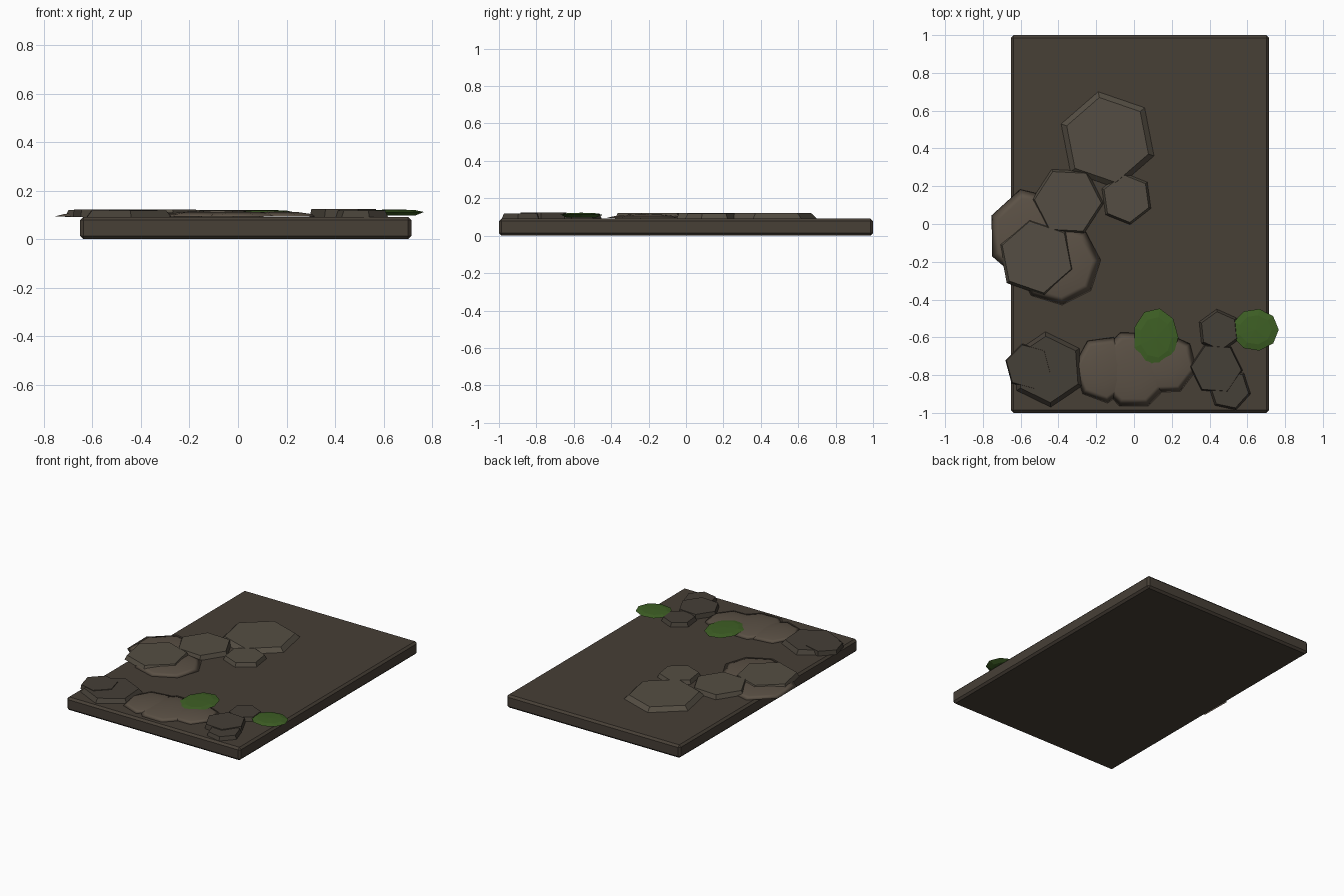
import bpy, bmesh, math

if "Cube" in bpy.data.objects:
    bpy.data.objects.remove(bpy.data.objects["Cube"])

SLAB_TOP = 0.092


def material(name, rgb):
    m = bpy.data.materials.new(name)
    m.diffuse_color = (*rgb, 1)
    m.use_nodes = True
    m.node_tree.nodes["Principled BSDF"].inputs["Base Color"].default_value = m.diffuse_color
    return m


SLAB = material("dark_earth", (0.063, 0.050, 0.037))
STONE = material("light_stone", (0.090, 0.076, 0.056))
DARK = material("dark_stone", (0.060, 0.050, 0.038))
DIRT = material("dirt", (0.105, 0.082, 0.060))
GRASS = material("moss", (0.048, 0.115, 0.018))


def finish(name, bm, mat, smooth=False):
    bmesh.ops.recalc_face_normals(bm, faces=bm.faces)
    for f in bm.faces:
        f.smooth = smooth
    mesh = bpy.data.meshes.new(name)
    bm.to_mesh(mesh)
    bm.free()
    mesh.materials.append(mat)
    ob = bpy.data.objects.new(name, mesh)
    bpy.context.collection.objects.link(ob)
    return ob


def layered(name, centre, radii, sides, start, layers, mat, peak=None, smooth=False):
    """Stack of polygon rings (scale, z), closed flat below and flat or peaked above."""
    bm = bmesh.new()
    rings = []
    for scale, z in layers:
        ring = []
        for i in range(sides):
            a = math.radians(start) + math.tau * i / sides
            ring.append(bm.verts.new((centre[0] + radii[0] * scale * math.cos(a),
                                      centre[1] + radii[1] * scale * math.sin(a), z)))
        rings.append(ring)
    for low, high in zip(rings, rings[1:]):
        for i in range(sides):
            j = (i + 1) % sides
            bm.faces.new((low[i], low[j], high[j], high[i]))
    bm.faces.new(rings[0])
    if peak is None:
        bm.faces.new(rings[-1])
    else:
        tip = bm.verts.new((*centre, peak))
        for i in range(sides):
            bm.faces.new((rings[-1][i], rings[-1][(i + 1) % sides], tip))
    return finish(name, bm, mat, smooth)


# Bevelled base slab
bm = bmesh.new()
bmesh.ops.create_cube(bm, size=1)
for v in bm.verts:
    v.co = (0.032 + v.co.x * 1.366, v.co.y * 2.0, (v.co.z + 0.5) * SLAB_TOP)
bmesh.ops.bevel(bm, geom=bm.edges[:], offset=0.014, segments=1, affect='EDGES')
finish("base_slab", bm, SLAB)

# Hexagonal paving stones: x, y, radius, rotation, top height, top scale, material
stones = [
    (-0.14, 0.445, 0.26, 101, 0.120, 0.88, STONE),
    (-0.04, 0.135, 0.14, 38, 0.119, 0.91, STONE),
    (-0.35, 0.12, 0.19, 117, 0.122, 0.93, STONE),
    (-0.515, -0.175, 0.21, 101, 0.121, 0.92, STONE),
    (-0.455, -0.77, 0.20, 94, 0.119, 0.88, DARK),
    (-0.56, -0.755, 0.125, 105, 0.123, 0.95, DARK),
    (0.45, -0.565, 0.115, 96, 0.119, 0.88, DARK),
    (0.435, -0.765, 0.14, 56, 0.124, 0.95, DARK),
    (0.505, -0.875, 0.115, 48, 0.118, 0.90, DARK),
]
for n, (x, y, r, rot, top, scale, mat) in enumerate(stones, 1):
    layered(f"paving_stone_{n}", (x, y), (r, r), 6, rot,
            [(1, SLAB_TOP), (scale, top)], mat)

# Low smooth dirt mounds: x, y, radius x, radius y, sides, rotation
mounds = [
    (-0.55, -0.06, 0.225, 0.25, 7, 155),
    (-0.40, -0.21, 0.225, 0.22, 8, 5),
    (-0.16, -0.77, 0.16, 0.18, 7, 20),
    (0.00, -0.77, 0.20, 0.21, 8, 22),
    (0.17, -0.74, 0.165, 0.165, 7, 40),
]
for n, (x, y, rx, ry, sides, rot) in enumerate(mounds, 1):
    layered(f"dirt_mound_{n}", (x, y), (rx, ry), sides, rot,
            [(1, 0.094), (0.8, 0.104), (0.45, 0.112)], DIRT, 0.115, True)

# Faceted moss clumps
for n, (x, y, rx, ry, z) in enumerate([(0.115, -0.6, 0.12, 0.155, 0),
                                       (0.642, -0.56, 0.124, 0.112, 0.002)], 1):
    layered(f"moss_clump_{n}", (x, y), (rx, ry), 9, 0,
            [(0.7, 0.095 + z), (1, 0.110 + z), (0.7, 0.118 + z)], GRASS, 0.121 + z)
